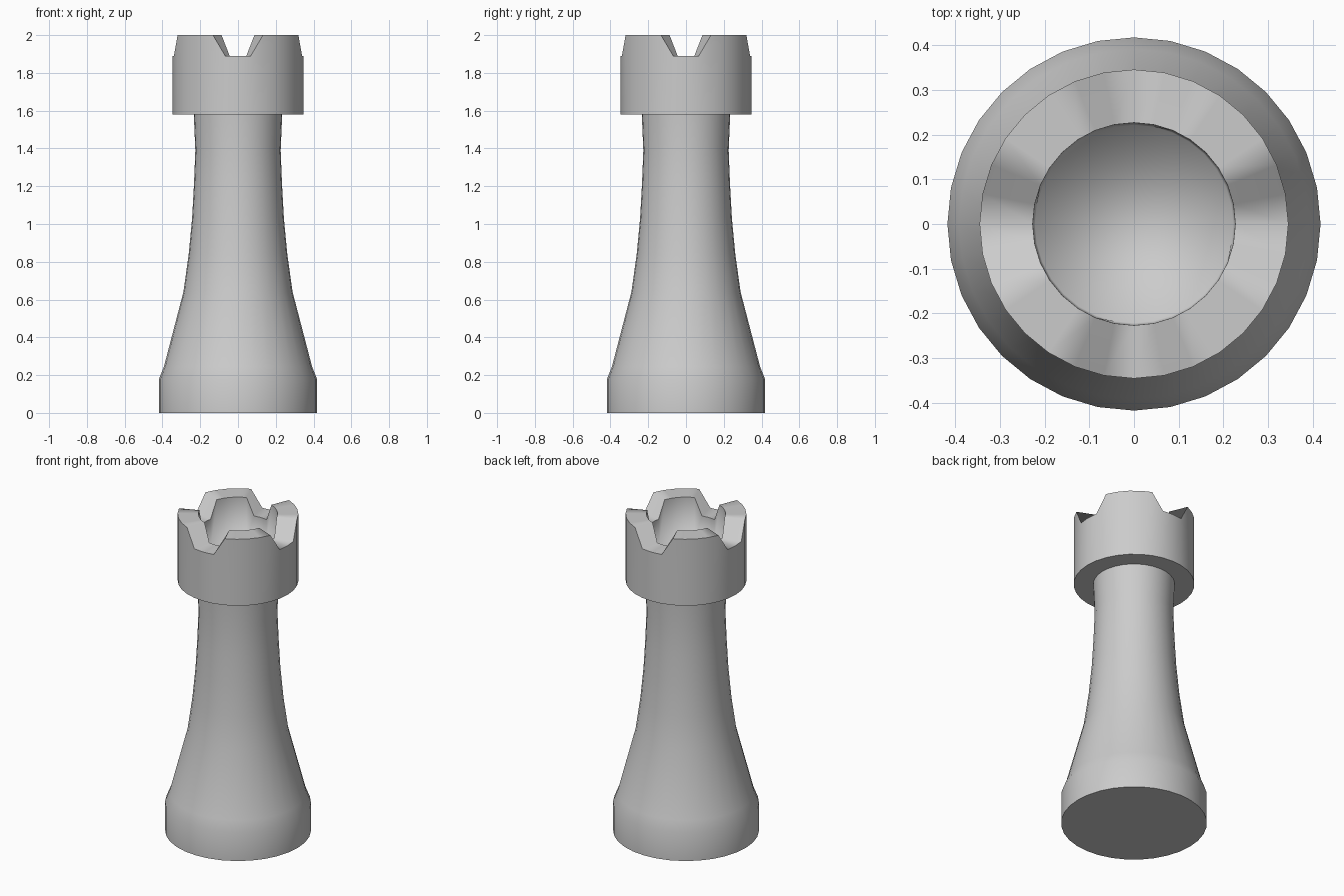
import bpy, bmesh, math

if "Cube" in bpy.data.objects:
    bpy.data.objects.remove(bpy.data.objects["Cube"])

SIDES = 32
TOP, NOTCH = 2.0, 1.89

# Revolved profile from base to crown (radius, z, sharp ring); z None = battlement height
profile = [
    (0.418, 0.0, True),
    (0.418, 0.18, False),
    (0.392, 0.245, False),
    (0.289, 0.64, False),
    (0.261, 0.84, False),
    (0.243, 1.03, False),
    (0.233, 1.21, False),
    (0.226, 1.39, False),
    (0.234, 1.58, True),
    (0.346, 1.58, True),
    (0.346, None, True),
    (0.227, None, True),
    (0.222, 1.73, False),
]


def battlement(k):
    """Four notches, centred on the x and y axes."""
    return NOTCH if k % 8 in (0, 1, 7) else TOP


bm = bmesh.new()
rings = []
for r, z, sharp in profile:
    ring = []
    for k in range(SIDES):
        a = 2 * math.pi * k / SIDES
        h = battlement(k) if z is None else z
        ring.append(bm.verts.new((r * math.cos(a), r * math.sin(a), h)))
    rings.append(ring)

# Side walls, crown and inner wall
for lo, hi in zip(rings, rings[1:]):
    for k in range(SIDES):
        n = (k + 1) % SIDES
        bm.faces.new((lo[k], lo[n], hi[n], hi[k]))

# Underside and floor of the hollow
bm.faces.new(list(reversed(rings[0])))
bm.faces.new(rings[-1])

# Smooth shading, with sharp rims
for f in bm.faces:
    f.smooth = True
for ring, (r, z, sharp) in zip(rings, profile):
    if sharp:
        for k in range(SIDES):
            bm.edges.get((ring[k], ring[(k + 1) % SIDES])).smooth = False

mesh = bpy.data.meshes.new("rook_tower")
bm.to_mesh(mesh)
bm.free()
bpy.context.collection.objects.link(bpy.data.objects.new("rook_tower", mesh))
